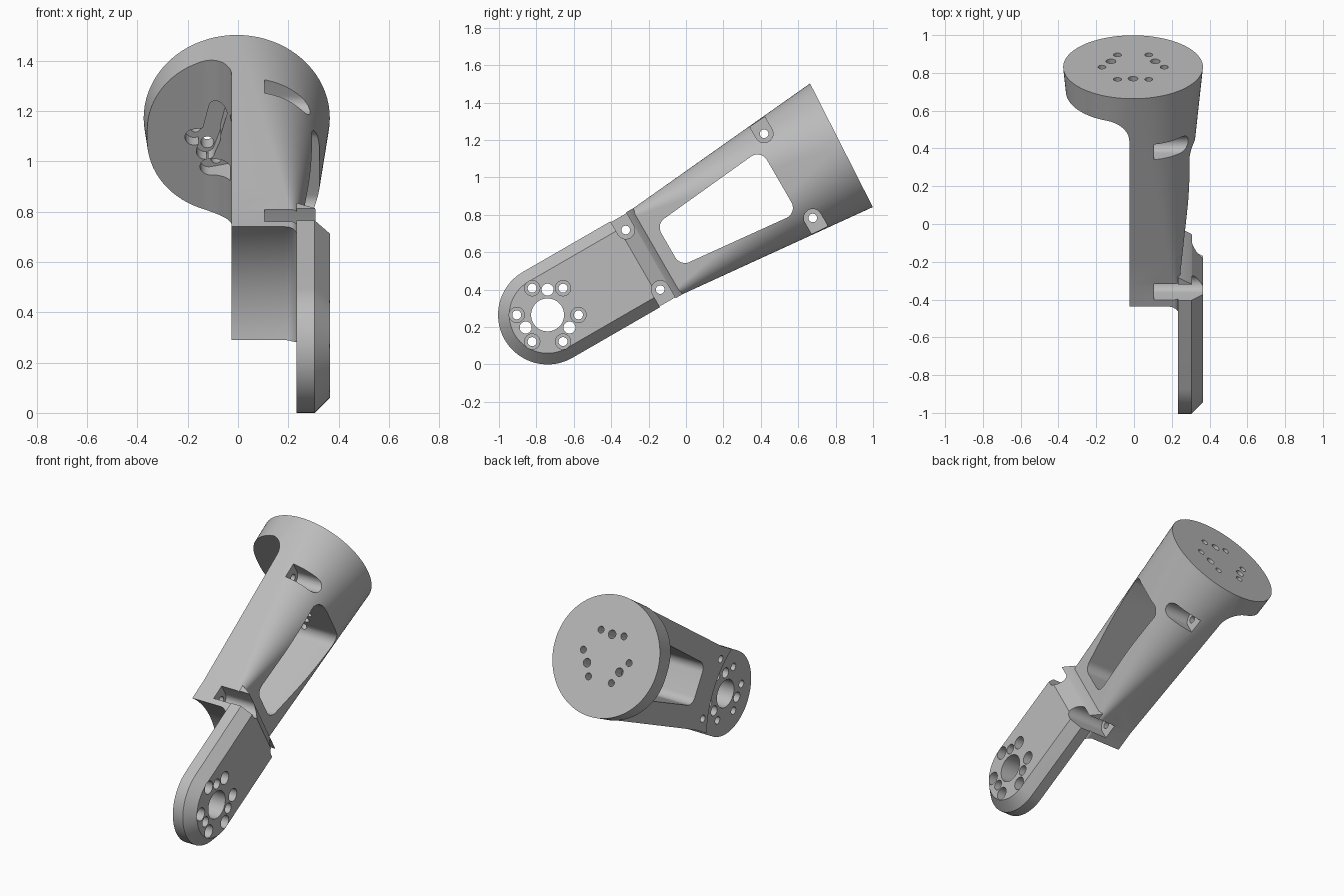
import bpy, bmesh
from math import sin, cos, pi, radians

cube = bpy.data.objects.get("Cube")
if cube:
    bpy.data.objects.remove(cube, do_unlink=True)

# Local frame: x across, u along the arm, v across its width; pivot at origin
TILT = radians(30)
PIVOT = (-0.005, -0.74, 0.265)
PLATE_R = 0.265
HEAD_R, HEAD_U = 0.37, 1.814
FLAT_X = -0.02


def skin(name, rings):
    """Closed solid skinned through rings of equal point count."""
    bm = bmesh.new()
    loops = [[bm.verts.new(p) for p in ring] for ring in rings]
    n = len(loops[0])
    for a, b in zip(loops, loops[1:]):
        for i in range(n):
            j = (i + 1) % n
            bm.faces.new((a[i], a[j], b[j], b[i]))
    bm.faces.new(loops[0])
    bm.faces.new(loops[-1])
    bmesh.ops.recalc_face_normals(bm, faces=bm.faces)
    mesh = bpy.data.meshes.new(name)
    bm.to_mesh(mesh)
    bm.free()
    obj = bpy.data.objects.new(name, mesh)
    bpy.context.collection.objects.link(obj)
    return obj


def arc(cx, cy, r, a0, a1, n=16):
    steps = [radians(a0 + (a1 - a0) * i / n) for i in range(n + 1)]
    return [(cx + r * cos(a), cy + r * sin(a)) for a in steps]


def circle(cx, cy, r, n=32):
    return arc(cx, cy, r, 0, 360, n)[:-1]


def along_x(outline, x0, x1):
    return skin("cutter", [[(x, u, v) for u, v in outline] for x in (x0, x1)])


def along_u(outline, u0, u1):
    return skin("cutter", [[(x, u, v) for x, v in outline] for u in (u0, u1)])


def combine(target, tool, operation="DIFFERENCE"):
    tool.hide_render = True
    mod = target.modifiers.new("bool", "BOOLEAN")
    mod.operation, mod.solver, mod.object = operation, "EXACT", tool
    bpy.context.view_layer.objects.active = target
    bpy.ops.object.modifier_apply(modifier=mod.name)
    bpy.data.objects.remove(tool, do_unlink=True)


def polar(r, degrees):
    return r * cos(radians(degrees)), r * sin(radians(degrees))


def capsule(p, q, r):
    from math import atan2, degrees
    a = degrees(atan2(q[1] - p[1], q[0] - p[0]))
    return arc(*p, r, a + 90, a + 270) + arc(*q, r, a - 90, a + 90)


# Tapering body: rounded rectangle growing into the round head
def section(u, t, lean=0.0):
    a = 0.245 + (HEAD_R - 0.245) * t
    b = 0.26 + (HEAD_R - 0.26) * t
    c = 0.03 + (HEAD_R - 0.03) * t
    pts = []
    for k, (sx, sv) in enumerate(((1, 1), (-1, 1), (-1, -1), (1, -1))):
        pts += arc(sx * (a - c + 1e-4), sv * (b - c + 1e-4), c, 90 * k, 90 * k + 90, 20)
    return [(x, u + lean * v, v) for x, v in pts]


START = 0.63
rings = [section(0.4, 0)]
for i in range(9):
    t = i / 8
    rings.append(section(START + (HEAD_U - START) * t, t, 0.054 * t))
arm = skin("arm_link", rings)

# Flat inner side, with a fillet up to the head flange
relief = [(-1, 0), (FLAT_X, 0)]
relief += arc(FLAT_X - 0.12, 1.56, 0.12, 0, 90) + [(-1, 1.68)]
combine(arm, skin("cutter", [[(x, u, v) for x, u in relief] for v in (-1, 1)]))

# Round clearance about the pivot, rounded toward the plate
profile = [(-1, 0.564), (0.19, 0.564)] + [
    (0.19 + 0.05 * sin(a), 0.514 + 0.05 * cos(a)) for a in (pi / 8, pi / 4, 3 * pi / 8, pi / 2)]
combine(arm, skin("cutter", [[(x, u, v) for u, v in circle(0, 0, r, 128)] for x, r in profile]))


# Pivot plate with chamfered outer rim and sloping end
def stadium(inset, end):
    r = PLATE_R - inset
    return arc(0, 0, r, 90, 270, 40) + [(end, -r), (end, r)]


plate = skin("pivot_plate", [[(x, u, v) for u, v in stadium(inset, end)]
             for x, inset, end in ((0.238, 0, 0.68), (0.31, 0, 0.64), (0.37, 0.06, 0.56))])
combine(arm, plate, "UNION")

# Window through the body
window = []
for u, v, a in ((1.37, 0.13, 0), (0.805, 0.075, 90), (0.805, -0.075, 180), (1.37, -0.13, 270)):
    window += arc(u, v, 0.06, a, a + 90, 10)
combine(arm, along_x(window, -1, 1))

# Side bolt pockets with through holes
for u, v in ((1.487, 0.26), (0.589, 0.184)):
    for side in (1, -1):
        w = 0.048
        notch = arc(u, v, w, 180, 360) + [(u + w, v + 0.4), (u - w, v + 0.4)]
        combine(arm, along_x([(p, q * side) for p, q in notch], 0.11, 1))
        combine(arm, along_x(circle(u, v * side, 0.023), -1, 1))

# Pivot bore and its ring of holes
combine(arm, along_x(circle(0, 0, 0.088, 64), 0.1, 1))
for k in range(6):
    spot = polar(0.165, 60 * k - 30)
    combine(arm, along_x(circle(*spot, 0.024), 0.1, 0.5))
    combine(arm, along_x(circle(*spot, 0.041), 0.3, 0.5))
for k in range(3):
    combine(arm, along_x(circle(*polar(0.135, 120 * k + 60), 0.032), 0.1, 0.5))

# Screw recesses on the underside of the flange
recesses = (((-0.075, 0.13), (-0.1, 0.02)), ((-0.17, -0.01), (-0.1, 0.0)),
            ((-0.1, 0.0), (-0.125, -0.075)), ((-0.11, -0.145), (-0.04, -0.13)))
for p, q in recesses:
    combine(arm, along_u(capsule(p, q, 0.036), 1.6, 1.74))

# Head holes in three groups of three
for k in range(3):
    mid = 90 + 120 * k
    for r, offset, size in ((0.135, 0, 0.026), (0.165, 30, 0.021), (0.165, -30, 0.021)):
        combine(arm, along_u(circle(*polar(r, mid + offset), size, 24), 1.4, 1.95))

# Placement, colour and shading
arm.location = PIVOT
arm.rotation_euler = (TILT, 0, 0)
grey = bpy.data.materials.new("grey")
grey.use_nodes = True
colour = (0.5, 0.5, 0.5, 1)
grey.diffuse_color = colour
grey.node_tree.nodes["Principled BSDF"].inputs["Base Color"].default_value = colour
arm.data.materials.clear()
arm.data.materials.append(grey)
for poly in arm.data.polygons:
    poly.material_index = 0
bpy.ops.object.select_all(action="DESELECT")
arm.select_set(True)
bpy.context.view_layer.objects.active = arm
bpy.ops.object.shade_smooth_by_angle(angle=radians(25))
